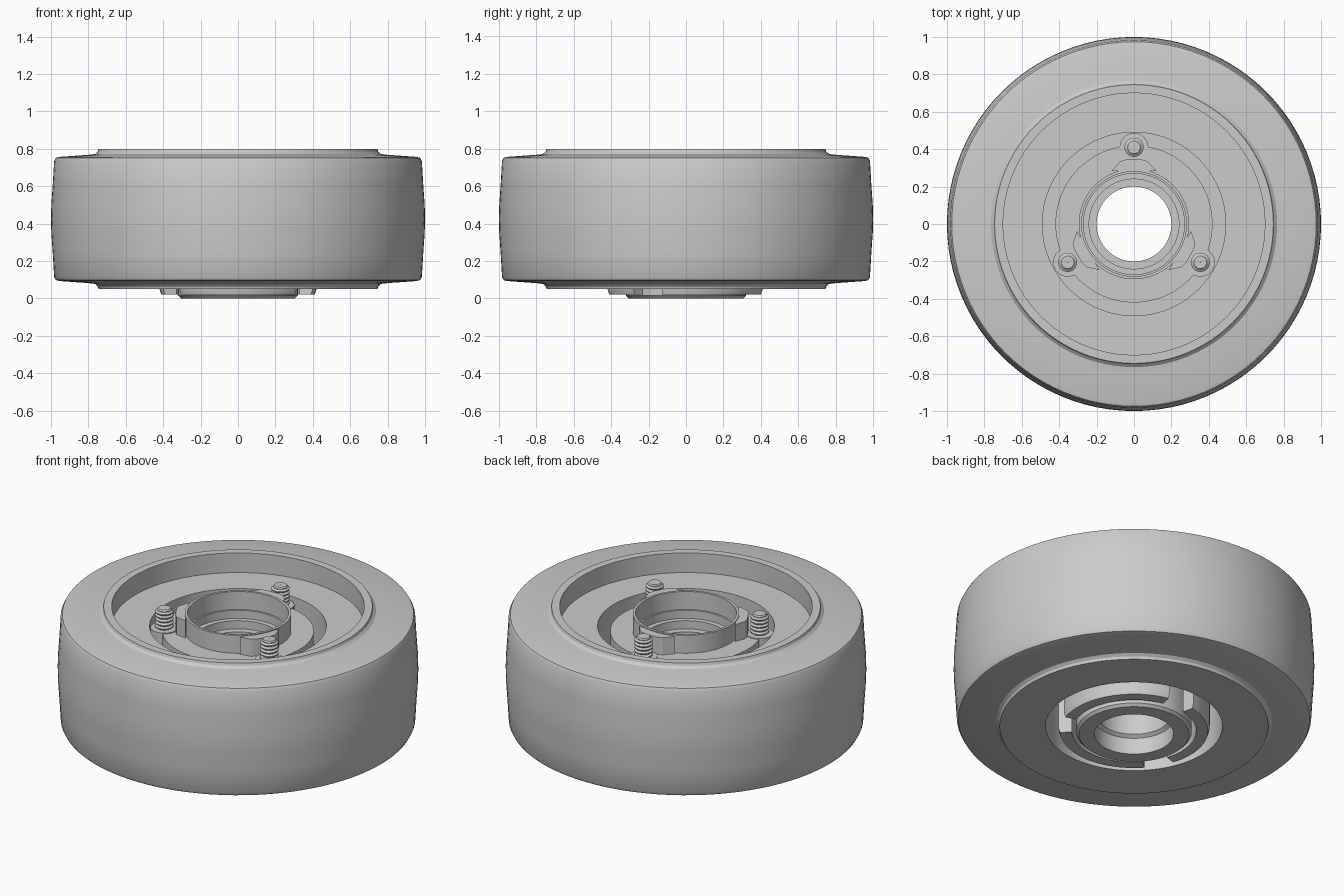
import bpy, bmesh
from math import sin, cos, pi, radians, degrees, atan2

if "Cube" in bpy.data.objects:
    bpy.data.objects.remove(bpy.data.objects["Cube"])


def finish(bm, name, angle=30):
    bmesh.ops.recalc_face_normals(bm, faces=bm.faces)
    me = bpy.data.meshes.new(name)
    bm.to_mesh(me)
    bm.free()
    ob = bpy.data.objects.new(name, me)
    bpy.context.collection.objects.link(ob)
    bpy.ops.object.select_all(action='DESELECT')
    ob.select_set(True)
    bpy.context.view_layer.objects.active = ob
    bpy.ops.object.shade_smooth_by_angle(angle=radians(angle))
    return ob


def revolve(name, profile, steps=96, start=0.0, sweep=360.0, centre=(0, 0), twist=0.0):
    """Turn a closed (radius, z) profile around a vertical axis."""
    bm = bmesh.new()
    full = sweep >= 360
    rings = []
    for i in range(steps if full else steps + 1):
        a = radians(start + sweep * i / steps)
        rings.append([bm.verts.new((centre[0] + r * cos(a), centre[1] + r * sin(a), z))
                      for r, z in profile])
    n = len(profile)
    for i in range(steps):
        p, q = rings[i], rings[(i + 1) % len(rings)]
        for j in range(n):
            k = (j + 1) % n
            bm.faces.new((p[j], p[k], q[k], q[j]))
    if not full:
        bm.faces.new(rings[0])
        bm.faces.new(rings[-1])
    return finish(bm, name)


# Tyre and rim: crowned tread, raised side lips, top recess, central opening
half = [(0.745, 0.80), (0.75, 0.785), (0.765, 0.772), (0.80, 0.768), (0.955, 0.757),
        (0.974, 0.752), (0.983, 0.735), (0.991, 0.60), (0.998, 0.50)]
lower = [(r, 0.85 - z) for r, z in reversed(half)]
revolve("tyre_and_rim", [(0.70, 0.80)] + half + [(1.0, 0.425)] + lower +
        [(0.49, 0.05), (0.49, 0.68), (0.70, 0.68)])

# Web closing the slot between rim and hub
revolve("slot_web", [(0.40, 0.40), (0.495, 0.40), (0.495, 0.45), (0.40, 0.45)])

# Hub disc around the bearing tube
revolve("hub_disc", [(0.27, 0.38), (0.42, 0.38), (0.42, 0.65), (0.27, 0.65)])

# Bearing tube with stepped bore and chamfered foot
revolve("bearing_tube", [(0.295, 0.76), (0.295, 0.40), (0.32, 0.40), (0.32, 0.015),
                         (0.305, 0.0), (0.22, 0.0), (0.22, 0.10), (0.20, 0.115),
                         (0.20, 0.55), (0.24, 0.55), (0.24, 0.60), (0.28, 0.60),
                         (0.28, 0.76)])

# Three hanging arc walls, with bosses, screws and collar lobes between them
for i, deg in enumerate((90, 210, 330), 1):
    a = radians(deg)
    c = (0.41 * cos(a), 0.41 * sin(a))
    revolve(f"arc_wall_{i}", [(0.345, 0.02), (0.41, 0.02), (0.42, 0.05), (0.42, 0.39),
                              (0.345, 0.39)], 28, deg + 12, 96)
    revolve(f"screw_boss_{i}", [(0.02, 0.38), (0.077, 0.38), (0.077, 0.655), (0.02, 0.655)],
            32, centre=c)

    # Screw: alternating thread crests and roots
    prof = [(0.001, 0.64), (0.042, 0.64)]
    for t in range(5):
        z = 0.655 + t * 0.022
        prof += [(0.040, z), (0.051, z + 0.008), (0.051, z + 0.013), (0.040, z + 0.021)]
    prof += [(0.040, 0.768), (0.034, 0.775), (0.001, 0.775)]
    revolve(f"screw_{i}", prof, 24, centre=c)

    # Lobe: flared block from the tube towards the screw
    bm = bmesh.new()
    pts = [(0.283, -0.12), (0.30, -0.105), (0.335, -0.075), (0.345, -0.04),
           (0.345, 0.04), (0.335, 0.075), (0.30, 0.105), (0.283, 0.12), (0.285, 0.0)]
    vs = [bm.verts.new((x * cos(a) - y * sin(a), x * sin(a) + y * cos(a), 0.64))
          for x, y in pts]
    face = bm.faces.new(vs)
    out = bmesh.ops.extrude_face_region(bm, geom=[face])
    bmesh.ops.translate(bm, vec=(0, 0, 0.115),
                        verts=[v for v in out["geom"] if isinstance(v, bmesh.types.BMVert)])
    finish(bm, f"collar_lobe_{i}")
